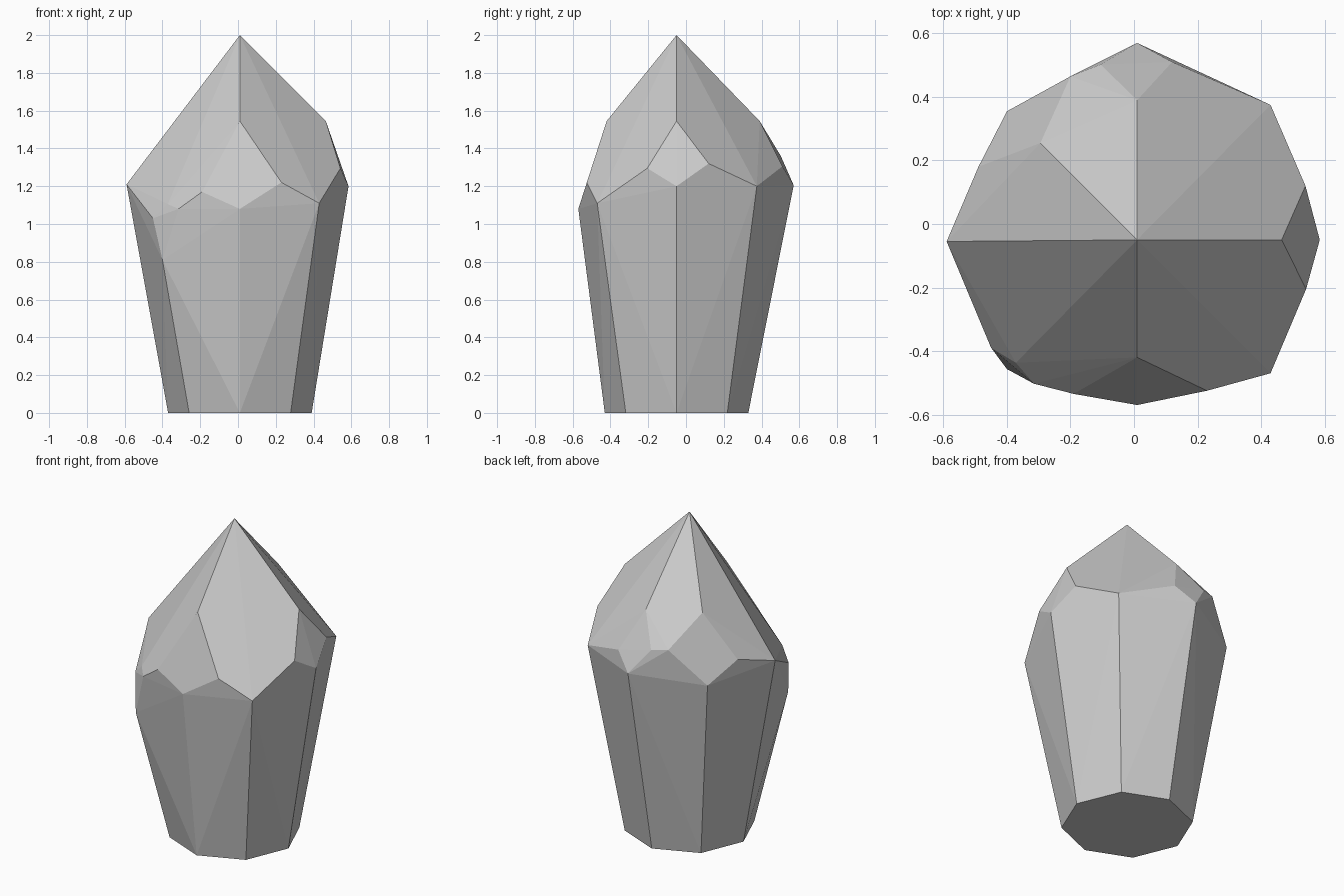
import bpy, bmesh, math

if "Cube" in bpy.data.objects:
    bpy.data.objects.remove(bpy.data.objects["Cube"])

AX, AY = 0.01, -0.05          # crystal axis

# Octagonal foot
points = [(AX + 0.38 * math.cos(i * math.pi / 4),
           AY + 0.38 * math.sin(i * math.pi / 4), 0.0) for i in range(8)]

# Tip
points.append((AX, AY, 2.0))

# Uncut shoulder corners: left, front right, back right
points += [(-0.59, -0.055, 1.21), (0.43, -0.47, 1.11), (0.43, 0.375, 1.2)]

# Shoulder corners cut into facets: top, side, bottom, side
facets = {
    "right": [(0.465, -0.05, 1.545), (0.54, 0.12, 1.32), (0.585, -0.05, 1.2), (0.542, -0.205, 1.295)],
    "front": [(0.01, -0.42, 1.545), (0.23, -0.525, 1.22), (0.01, -0.57, 1.08), (-0.19, -0.535, 1.17)],
    "back": [(0.01, 0.39, 1.545), (0.12, 0.51, 1.305), (0.01, 0.57, 1.205), (-0.105, 0.502, 1.36)],
    "back_left": [(-0.295, 0.255, 1.555), (-0.2, 0.465, 1.37), (-0.4, 0.355, 1.155), (-0.49, 0.18, 1.28)],
    "front_left": [(-0.372, -0.437, 1.105), (-0.45, -0.39, 1.03), (-0.40, -0.457, 0.81), (-0.315, -0.503, 1.08)],
}
for corner in facets.values():
    points += corner

# Faceted solid spanning all corners
bm = bmesh.new()
for p in points:
    bm.verts.new(p)
bmesh.ops.convex_hull(bm, input=bm.verts)
bmesh.ops.delete(bm, geom=[v for v in bm.verts if not v.link_faces], context='VERTS')
bmesh.ops.dissolve_limit(bm, angle_limit=math.radians(1), verts=bm.verts, edges=bm.edges)
bmesh.ops.recalc_face_normals(bm, faces=bm.faces)

mesh = bpy.data.meshes.new("crystal")
bm.to_mesh(mesh)
bm.free()
bpy.context.collection.objects.link(bpy.data.objects.new("crystal", mesh))
